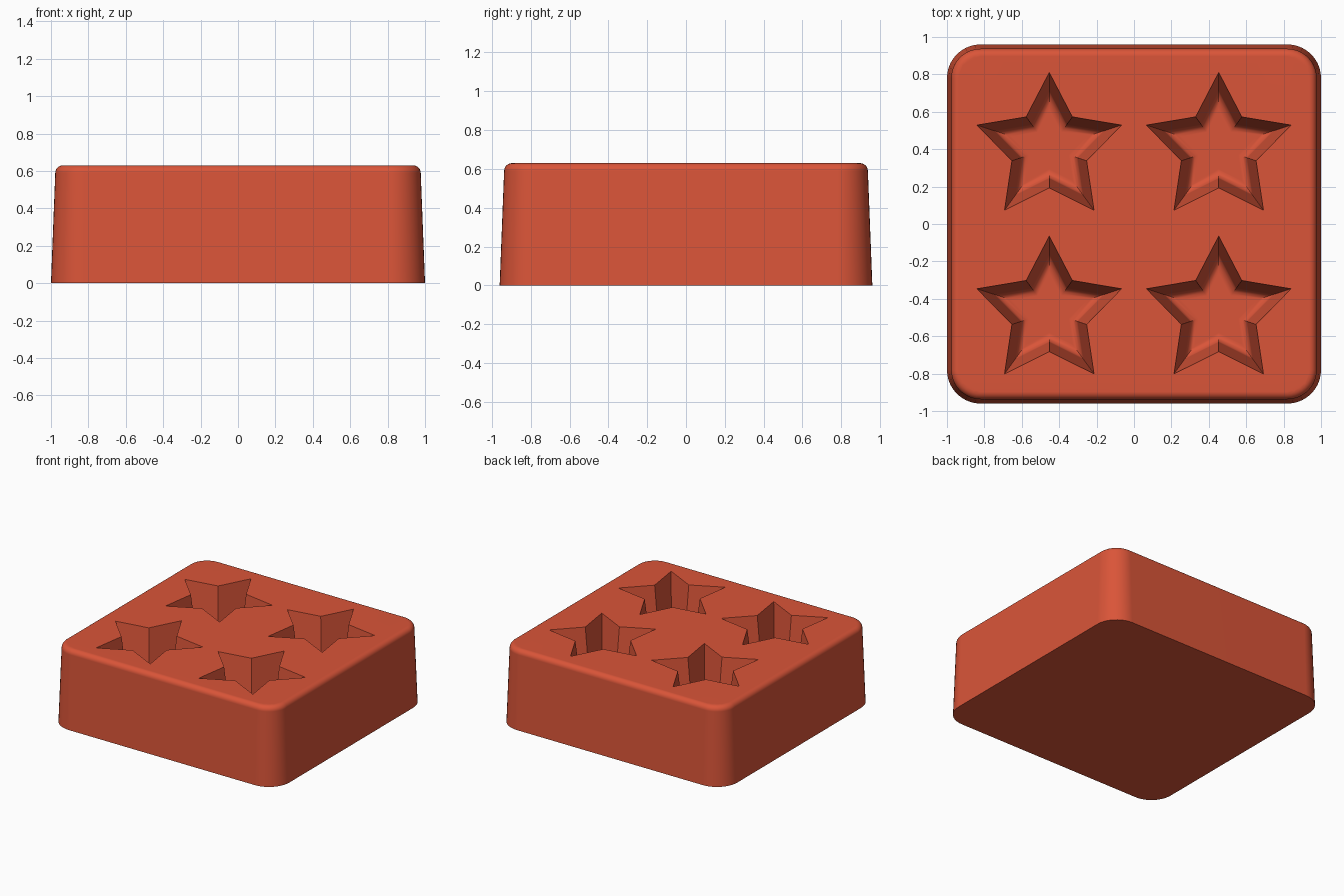
import bpy, bmesh
from math import sin, cos, pi, radians
from mathutils import Vector

cube = bpy.data.objects.get("Cube")
if cube:
    bpy.data.objects.remove(cube, do_unlink=True)

HEIGHT = 0.63
HALF_X, HALF_Y, CORNER = 1.0, 0.96, 0.18
STAR_R, STAR_NOTCH, DEPTH = 0.407, 0.21, 0.45
WALL_RUN, FILLET = 0.045, 0.045

bm = bmesh.new()


def rounded_rect(inset, steps=10):
    """Outline of the block, moved inward by inset."""
    r = CORNER - inset
    pts = []
    for k, (sx, sy) in enumerate([(1, 1), (-1, 1), (-1, -1), (1, -1)]):
        for i in range(steps + 1):
            a = (k + i / steps) * pi / 2
            pts.append((sx * (HALF_X - CORNER) + r * cos(a),
                        sy * (HALF_Y - CORNER) + r * sin(a)))
    return pts


def star(cx, cy, inset):
    """Five-pointed outline, its edges moved inward by inset."""
    tip = Vector((0, STAR_R))
    notch = Vector((STAR_NOTCH * sin(pi / 5), STAR_NOTCH * cos(pi / 5)))
    edge = notch - tip
    normal = Vector((-edge.y, edge.x)).normalized()
    scale = 1 - inset / abs(normal.dot(tip))
    return [(cx - sin(k * pi / 5) * r * scale, cy + cos(k * pi / 5) * r * scale)
            for k in range(10) for r in [STAR_NOTCH if k % 2 else STAR_R]]


def loft(outlines):
    """Skin a list of (points, z) and return the vertex rings."""
    rings = [[bm.verts.new((x, y, z)) for x, y in pts] for pts, z in outlines]
    for a, b in zip(rings, rings[1:]):
        for i in range(len(a)):
            j = (i + 1) % len(a)
            bm.faces.new((a[i], a[j], b[j], b[i]))
    return rings


def loop_edges(ring):
    return [bm.edges.get((ring[i - 1], ring[i])) for i in range(len(ring))]


# Block: drafted walls and a rounded upper rim
EDGE = 0.04
outer = [(rounded_rect(0), 0)]
for i in range(7):
    a = i / 6 * pi / 2
    outer.append((rounded_rect(0.023 + EDGE * (1 - cos(a))),
                  HEIGHT - EDGE + EDGE * sin(a)))
rings = loft(outer)
bm.faces.new(rings[0])
top_edges = loop_edges(rings[-1])

# Star wells: sloped walls, filleted floor
for cx in (-0.453, 0.453):
    for cy in (0.403, -0.472):
        well = [(star(cx, cy, 0), HEIGHT)]
        for i in range(7):
            a = i / 6 * pi / 2
            well.append((star(cx, cy, WALL_RUN + FILLET * (1 - cos(a))),
                         HEIGHT - DEPTH + FILLET * (1 - sin(a))))
        rings = loft(well)
        bm.faces.new(rings[-1])
        top_edges += loop_edges(rings[0])

# Flat top around the wells
bmesh.ops.triangle_fill(bm, edges=top_edges, use_beauty=True, normal=(0, 0, 1))
bmesh.ops.recalc_face_normals(bm, faces=bm.faces)

mesh = bpy.data.meshes.new("star_mould")
bm.to_mesh(mesh)
bm.free()
mould = bpy.data.objects.new("star_mould", mesh)
bpy.context.collection.objects.link(mould)

# Colour
red = bpy.data.materials.new("brick_red")
red.use_nodes = True
colour = (0.70, 0.09, 0.04, 1)
red.diffuse_color = colour
red.node_tree.nodes["Principled BSDF"].inputs["Base Color"].default_value = colour
mesh.materials.append(red)

# Smooth rounded parts, crisp star edges
bpy.ops.object.select_all(action='DESELECT')
mould.select_set(True)
bpy.context.view_layer.objects.active = mould
bpy.ops.object.shade_smooth_by_angle(angle=radians(30))
weighted = mould.modifiers.new("weighted_normals", 'WEIGHTED_NORMAL')
weighted.keep_sharp = True
